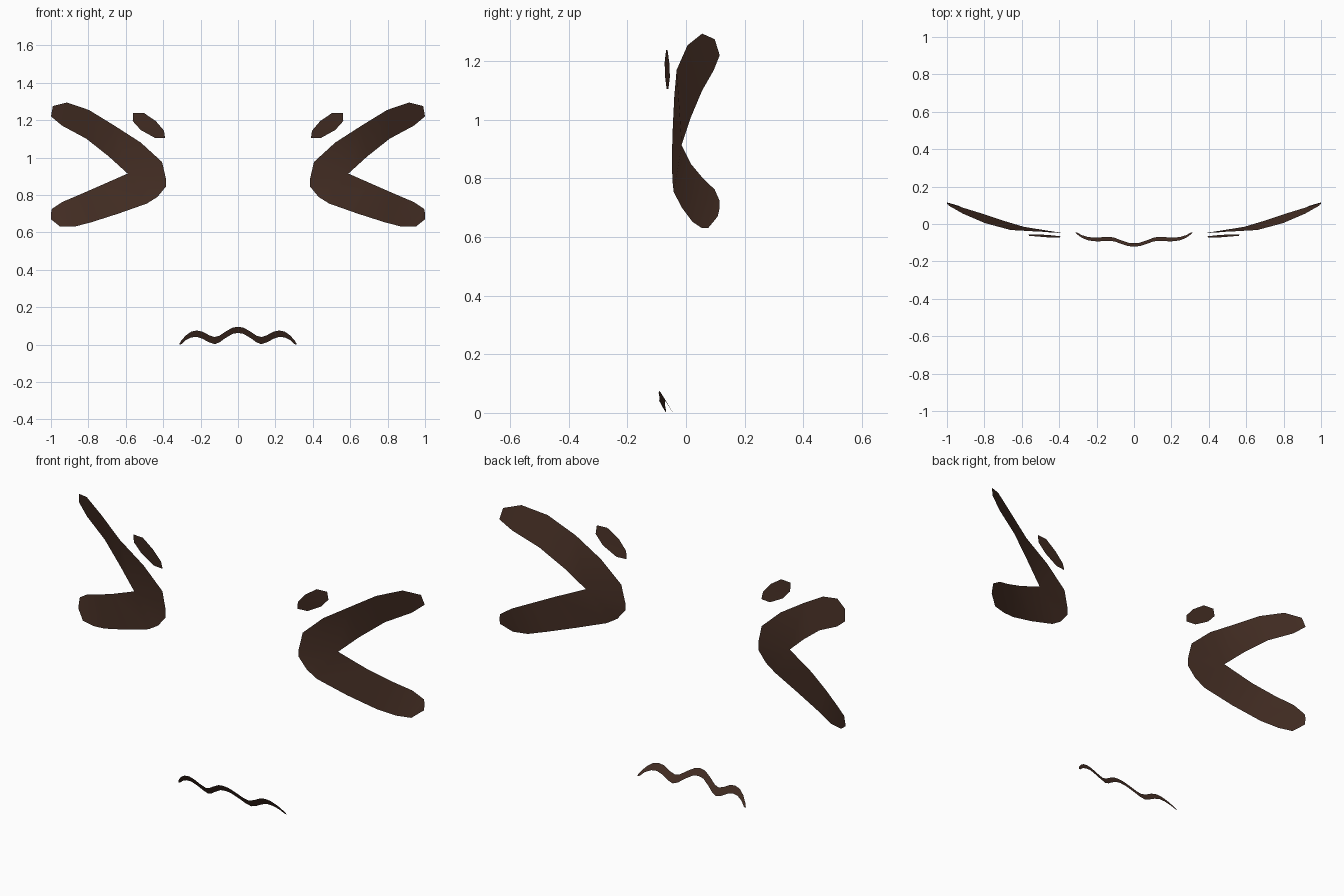
import bpy, bmesh

brown = bpy.data.materials.new("dark brown")
brown.diffuse_color = (0.06, 0.028, 0.018, 1)


def sheet(name, verts, faces, mirror=True):
    """Thin open surface facing the front, mirrored to both sides."""
    me = bpy.data.meshes.new(name)
    bm = bmesh.new()
    vs = [bm.verts.new(v) for v in verts]
    for f in faces:
        face = bm.faces.new([vs[i] for i in f])
        face.normal_update()
        if face.normal.y > 0:
            face.normal_flip()
        face.smooth = True
    bm.to_mesh(me)
    bm.free()
    ob = bpy.data.objects.new(name, me)
    bpy.context.collection.objects.link(ob)
    me.materials.append(brown)
    if mirror:
        m = ob.modifiers.new("mirror", 'MIRROR')
        m.use_clip = True
        m.merge_threshold = 0.0005
    return ob


def ladder(n, start=0):
    return [(start + 2*i, start + 2*i + 1, start + 2*i + 3, start + 2*i + 2) for i in range(n - 1)]


# Squeezed-shut eyes: two arms (outer, inner edge pairs) meeting at a fan round the notch
upper = [(.99, .098, 1.275), (1.0, .115, 1.22),
         (.914, .055, 1.294), (.94, .095, 1.17),
         (.797, .005, 1.254), (.81, .055, 1.10),
         (.66, -.032, 1.17), (.69, .015, 1.005),
         (.52, -.040, 1.08), (.59, -.015, .914)]
bend = [(.406, -.045, .976), (.385, -.048, .885), (.385, -.048, .845),
        (.43, -.046, .790), (.487, -.042, .754)]
lower = [(.64, -.014, .70), (.74, .018, .848),
         (.79, .022, .652), (.85, .058, .80),
         (.877, .055, .63), (.94, .098, .762),
         (.95, .075, .63), (.995, .114, .725),
         (1.0, .108, .67), (1.0, .115, .70)]
notch, b0, l0 = 9, 10, 15
fan = [8] + list(range(b0, b0 + 5))
faces = ladder(5) + [(a, b, notch) for a, b in zip(fan, fan[1:])]
faces += [(14, l0, l0 + 1, notch)] + ladder(5, l0)
sheet("squeezed_eye", upper + bend + lower, faces)

# Small brow marks
mark = [(.39, -.066, 1.105), (.396, -.071, 1.144), (.44, -.073, 1.195), (.503, -.068, 1.238),
        (.56, -.063, 1.238), (.563, -.057, 1.195), (.52, -.055, 1.147), (.444, -.060, 1.105)]
sheet("brow_mark", mark, [(0, 1, 6, 7), (1, 2, 5, 6), (2, 3, 4, 5)])

# Wavy mouth: strip lying on a slanted surface (x, top z, bottom z)
wave = [(0, .100, .067), (.03, .095, .062), (.07, .072, .038), (.10, .052, .016), (.125, .045, .007),
        (.155, .055, .017), (.19, .074, .036), (.22, .080, .046), (.25, .074, .043),
        (.28, .053, .028), (.303, .026, .007), (.312, .012, .005)]


def mouth_y(x, z):
    f = -.066 if x < .12 else -.066 + .019 * min(1, (x - .12) / .1) + .005 * max(0, (x - .22) / .09)
    return f - .55 * z


pts = [(x, mouth_y(x, z), z - .005) for x, t, b in wave for z in (t, b)]
sheet("wavy_mouth", pts, ladder(len(wave)))
